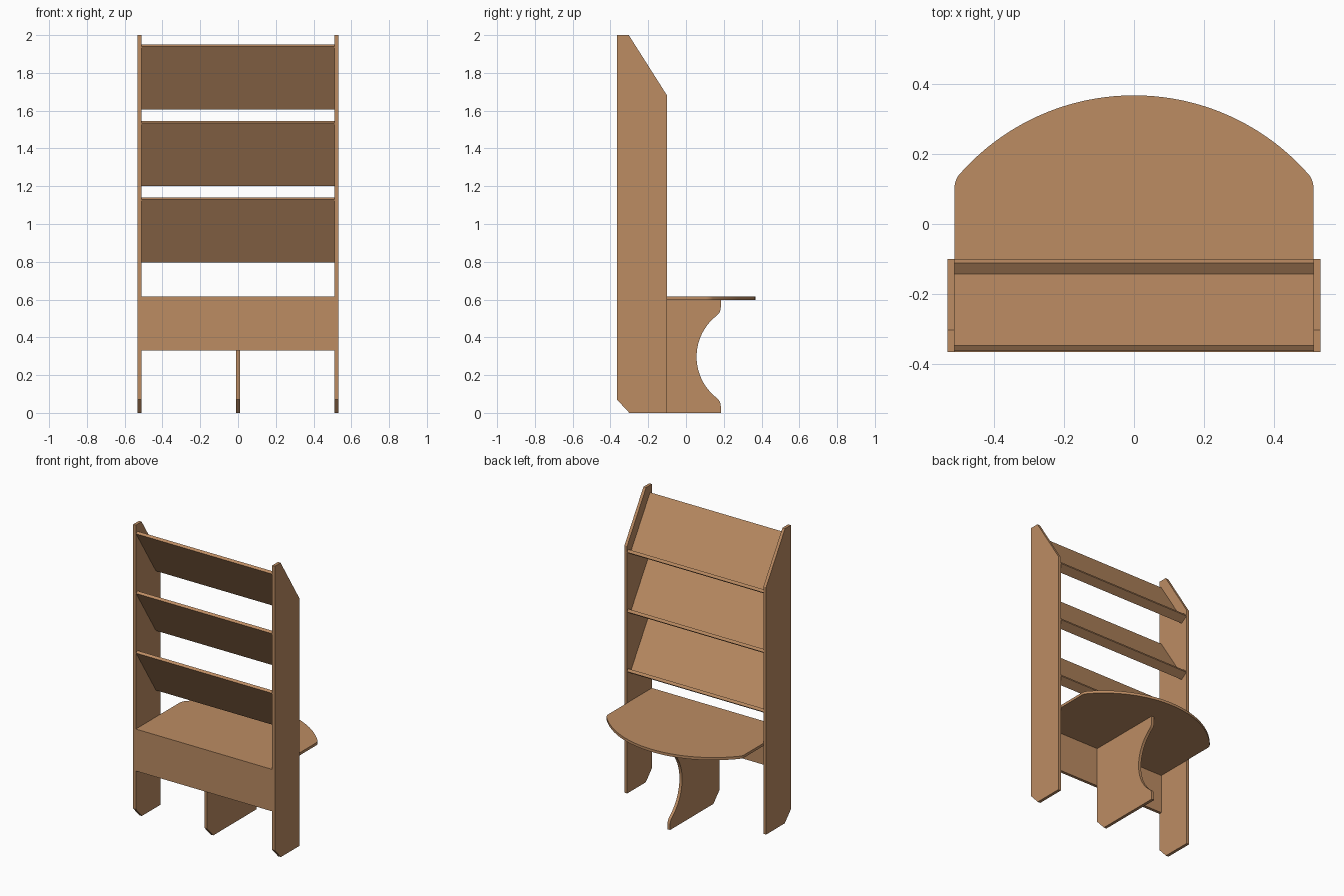
import bpy, bmesh, math

if "Cube" in bpy.data.objects:
    bpy.data.objects.remove(bpy.data.objects["Cube"])

wood = bpy.data.materials.new("warm wood")
wood.diffuse_color = (0.503, 0.262, 0.124, 1)
wood.use_nodes = True
wood.node_tree.nodes["Principled BSDF"].inputs["Base Color"].default_value = wood.diffuse_color

T = 0.02          # board thickness
IN = 0.512        # inner half width
OUT = IN + T      # outer half width
FRONT, BACK = -0.365, -0.10
DESK_Z = 0.615


def board(name, profile, lo, hi, axis="x", smooth=False):
    """Extrude a profile: (y, z) points along x, or (x, y) points along z."""
    bm = bmesh.new()
    rings = []
    for d in (lo, hi):
        rings.append([bm.verts.new((d, a, b) if axis == "x" else (a, b, d)) for a, b in profile])
    bm.faces.new(rings[0])
    bm.faces.new(rings[1])
    n = len(profile)
    for i in range(n):
        j = (i + 1) % n
        bm.faces.new((rings[0][i], rings[0][j], rings[1][j], rings[1][i]))
    bmesh.ops.recalc_face_normals(bm, faces=bm.faces)
    mesh = bpy.data.meshes.new(name)
    bm.to_mesh(mesh)
    bm.free()
    mesh.materials.append(wood)
    ob = bpy.data.objects.new(name, mesh)
    bpy.context.collection.objects.link(ob)
    if smooth:
        bpy.ops.object.select_all(action="DESELECT")
        ob.select_set(True)
        bpy.context.view_layer.objects.active = ob
        bpy.ops.object.shade_smooth_by_angle(angle=math.radians(30))
    return ob


def arc(cx, cy, r, a0, a1, n):
    """Points on an arc from angle a0 to a1 (radians)."""
    return [(cx + r * math.cos(a0 + (a1 - a0) * i / n),
             cy + r * math.sin(a0 + (a1 - a0) * i / n)) for i in range(n + 1)]


# Side panels: sloped top, chamfered foot
side = [(FRONT, 0.07), (-0.30, 0), (BACK, 0), (BACK, 1.68), (-0.303, 2.0), (FRONT, 2.0)]
board("left_side_panel", side, -OUT, -IN)
board("right_side_panel", side, IN, OUT)

# Front panel below the desk
board("front_panel", [(FRONT, 0.33), (FRONT + T, 0.33), (FRONT + T, DESK_Z), (FRONT, DESK_Z)], -IN, IN)

# Desk top: bowed edge with rounded corners
R, cy = 0.663, -0.296
r, fx, fy = 0.06, 0.452, 0.103
t = math.atan2(fy - cy, fx)
desk = [(-IN, FRONT + T), (IN, FRONT + T)]
desk += arc(fx, fy, r, 0, t, 8)
desk += arc(0, cy, R, t, math.pi - t, 40)[1:-1]
desk += arc(-fx, fy, r, math.pi - t, math.pi, 8)
board("desk_top", desk, DESK_Z - 0.018, DESK_Z, axis="z", smooth=True)

# Centre leg: concave scooped edge with rounded tips
EDGE = 0.184
sy, sz, SR, lr = 0.332, 0.297, 0.276, 0.055
ly = EDGE - lr
lz = math.sqrt((SR + lr) ** 2 - (sy - ly) ** 2)
s = math.atan2(lz, sy - ly)
leg = [(FRONT + T, 0.07), (-0.28, 0), (EDGE, 0)]
leg += arc(ly, sz - lz, lr, 0, s, 8)
leg += arc(sy, sz, SR, math.pi + s, math.pi - s, 28)[1:-1]
leg += arc(ly, sz + lz, lr, -s, 0, 8)
leg += [(EDGE, DESK_Z - 0.018), (FRONT + T, DESK_Z - 0.018)]
board("centre_leg", leg, -T / 2, T / 2, smooth=True)

# Tilted display shelves, each with a lip along the lower edge
ang = math.radians(57.4)
down = (math.cos(ang), -math.sin(ang))
out = (math.sin(ang), math.cos(ang))
LENGTH, LIP = 0.203 / math.cos(ang), 0.038
for k, name in enumerate(("lower", "middle", "upper")):
    top = (-0.346, 1.141 + 0.405 * k)

    def at(u, v):
        return (top[0] + down[0] * u + out[0] * v, top[1] + down[1] * u + out[1] * v)

    board(name + "_shelf", [at(0, 0), at(0, -T), at(LENGTH, -T), at(LENGTH, 0)], -IN, IN)
    board(name + "_shelf_lip", [at(LENGTH, -T), at(LENGTH + T, -T), at(LENGTH + T, LIP), at(LENGTH, LIP)], -IN, IN)
